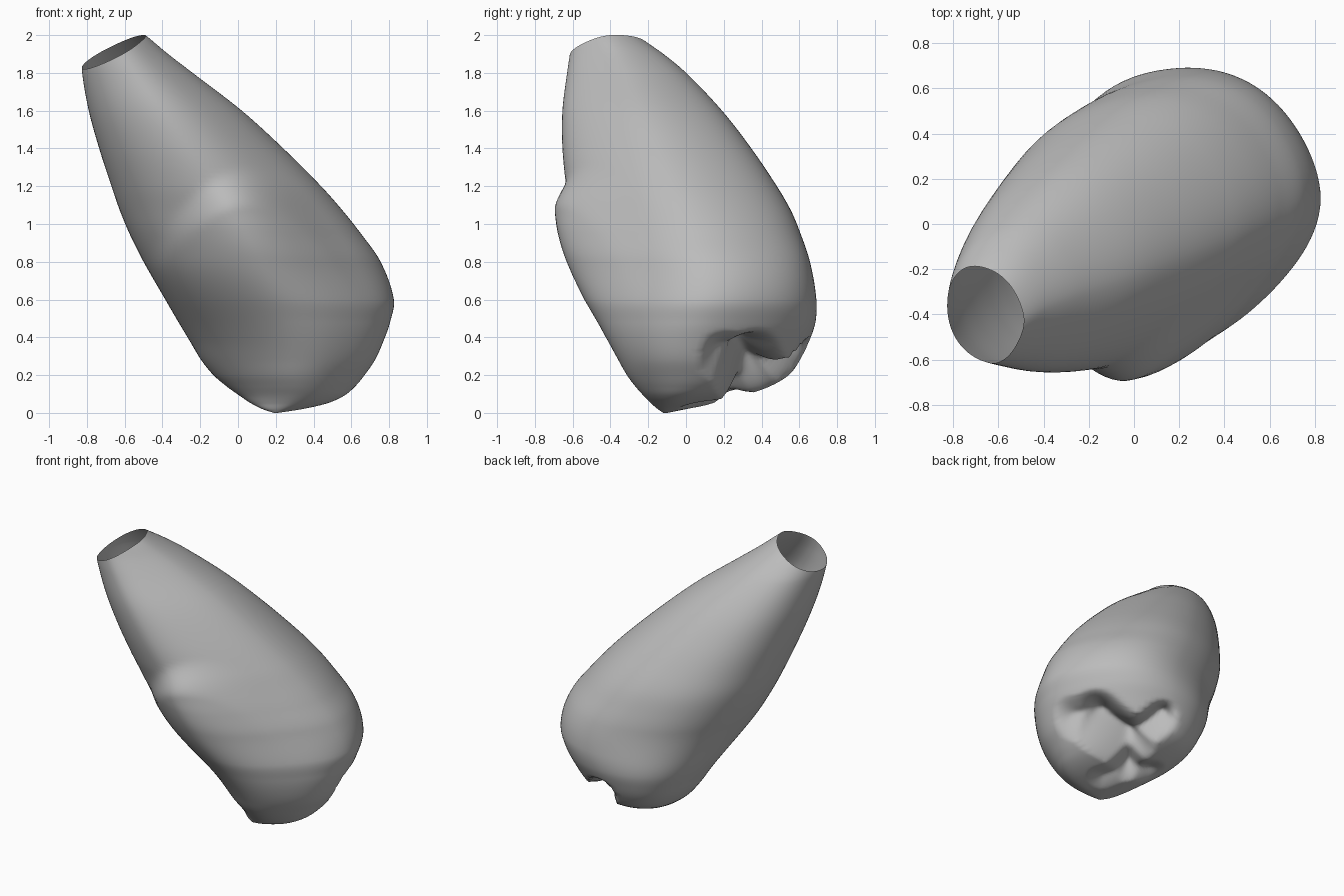
import bpy, bmesh, math
from mathutils import Vector

cube = bpy.data.objects.get("Cube")
if cube:
    bpy.data.objects.remove(cube, do_unlink=True)

SIDES = 96        # vertices around each ring
STEPS = 8         # rings between two key sections
POWER = 1.06      # makes each section slightly lozenge shaped
SHIFT = 0.05      # fuller towards the back right, flatter towards the front left

# Key sections from root tip to cusp tip: height, x min, x max, y min, y max
SECTIONS = [
    (2.1, -.8, -.62, -.57, -.37),
    (2, -.815, -.49, -.6, -.26),
    (1.9, -.825, -.37, -.615, -.12),
    (1.8, -.825, -.24, -.63, 0),
    (1.6, -.79, .02, -.655, .19),
    (1.4, -.735, .24, -.655, .345),
    (1.2, -.67, .44, -.635, .48),
    (1.07, -.625, .555, -.61, .555),
    (.95, -.575, .65, -.59, .605),
    (.8, -.5, .755, -.56, .655),
    (.6, -.385, .825, -.505, .69),
    (.48, -.315, .805, -.455, .685),
    (.38, -.255, .77, -.41, .65),
    (.28, -.195, .725, -.36, .6),
    (.2, -.13, .67, -.315, .54),
    (.14, -.06, .62, -.27, .44),
    (.09, .01, .56, -.225, .3),
    (.05, .07, .47, -.185, .15),
    (.02, .13, .34, -.15, 0),
    (0, .19, .21, -.12, -.1),
]


def smooth_sections(rows):
    """Cubic interpolation by height through the key sections."""
    keys = [Vector(row) for row in rows]
    last = len(keys) - 1

    def slope(i):
        low, high = keys[max(i - 1, 0)], keys[min(i + 1, last)]
        return (high - low) / (high[0] - low[0])

    result = []
    for i in range(last):
        start, end = keys[i], keys[i + 1]
        drop = end[0] - start[0]
        for k in range(STEPS):
            t = k / STEPS
            blend = t * t * (3 - 2 * t)
            result.append(start.lerp(end, blend)
                          + slope(i) * drop * t * (1 - t) ** 2
                          - slope(i + 1) * drop * t * t * (1 - t))
    return result + [keys[-1]]


def rounded(value):
    return math.copysign(abs(value) ** POWER, value)


def ramp(value):
    value = max(0, min(1, value))
    return value * value * (3 - 2 * value)


def ring(bm, section):
    z, left, right, front, back = section
    # The root leans towards one diagonal, the cusps towards the other
    skew = .13 - .33 * ramp((.8 - z) / .6)
    verts = []
    for i in range(SIDES):
        angle = math.tau * i / SIDES
        size = 1 + SHIFT * math.cos(angle - math.pi * 3 / 4) * math.sin(2 * angle) ** 2
        x = (left + right) / 2 + (right - left) / 2 * size * rounded(math.cos(angle))
        y = (front + back) / 2 + (back - front) / 2 * size * rounded(math.sin(angle + skew))
        verts.append(bm.verts.new((x, y, z)))
    return verts


def segment_distance(point, start, end):
    along = end - start
    t = max(0, min(1, (point - start).dot(along) / along.length_squared))
    return (point - start - along * t).length


# Root and crown as one lofted skin
bm = bmesh.new()
rings = [ring(bm, section) for section in smooth_sections(SECTIONS)]
for upper, lower in zip(rings, rings[1:]):
    for i in range(SIDES):
        j = (i + 1) % SIDES
        bm.faces.new((upper[i], lower[i], lower[j], upper[j]))
bm.faces.new(list(reversed(rings[-1])))
bm.normal_update()

# Crown bulge on the front, ending in an arched gum line
bulges = {}
for vert in bm.verts:
    x, y, z = vert.co
    arch = 1.31 - 1.6 * (x - .06) ** 2
    amount = ramp((arch - z) / .24) * ramp((z - .25) / .75)
    amount *= math.exp(-((x - .04) / .42) ** 2) * max(0, -vert.normal.y)
    bulges[vert] = Vector((0, -.095 * amount, .01 * amount))
for vert, move in bulges.items():
    vert.co += move
bm.normal_update()

# Chewing grooves that part the cusps, pressed in along the crown axis
axis = Vector((.4, .3, -.87)).normalized()


def flatten(point):
    point = Vector(point)
    return point - axis * point.dot(axis)


centre = (.34, .34, .25)
bend = (.56, .3, .32)
fork = (.22, .2, .14)
GROOVES = [  # start, end, depth, half width
    (centre, bend, .25, .2),
    (bend, (.66, .18, .36), .11, .14),
    (centre, (.27, .58, .28), .18, .12),
    (centre, fork, .15, .13),
    (fork, (.08, .25, .14), .07, .11),
    (fork, (.32, .06, .07), .05, .11),
]
moves = {}
for vert in bm.verts:
    facing = max(0, min(1, vert.normal.dot(axis) * 1.6 - .2))
    if vert.co.z > 0.8 or facing == 0:
        continue
    point = flatten(vert.co)
    depth = 0
    for start, end, deep, width in GROOVES:
        distance = segment_distance(point, flatten(start), flatten(end))
        depth = max(depth, deep * max(0, 1 - distance / width) ** 1.3)
    moves[vert] = axis * -depth * facing
for vert, move in moves.items():
    vert.co += move
pressed = [vert for vert, move in moves.items() if move.length > 0.002]
for _ in range(4):
    bmesh.ops.smooth_vert(bm, verts=pressed, factor=0.4,
                          use_axis_x=True, use_axis_y=True, use_axis_z=True)

# Slanted open end of the hollow root
bmesh.ops.bisect_plane(bm, geom=bm.verts[:] + bm.edges[:] + bm.faces[:],
                       plane_co=(-.655, -.415, 1.91),
                       plane_no=(-.53, -.17, 1), clear_outer=True)
bmesh.ops.recalc_face_normals(bm, faces=bm.faces[:])
for face in bm.faces:
    face.smooth = True

mesh = bpy.data.meshes.new("tooth")
bm.to_mesh(mesh)
bm.free()
tooth = bpy.data.objects.new("tooth", mesh)
bpy.context.collection.objects.link(tooth)

# Plain grey enamel
enamel = bpy.data.materials.new("grey enamel")
enamel.use_nodes = True
colour = (.5, .5, .5, 1)
enamel.diffuse_color = colour
enamel.node_tree.nodes["Principled BSDF"].inputs["Base Color"].default_value = colour
mesh.materials.append(enamel)
